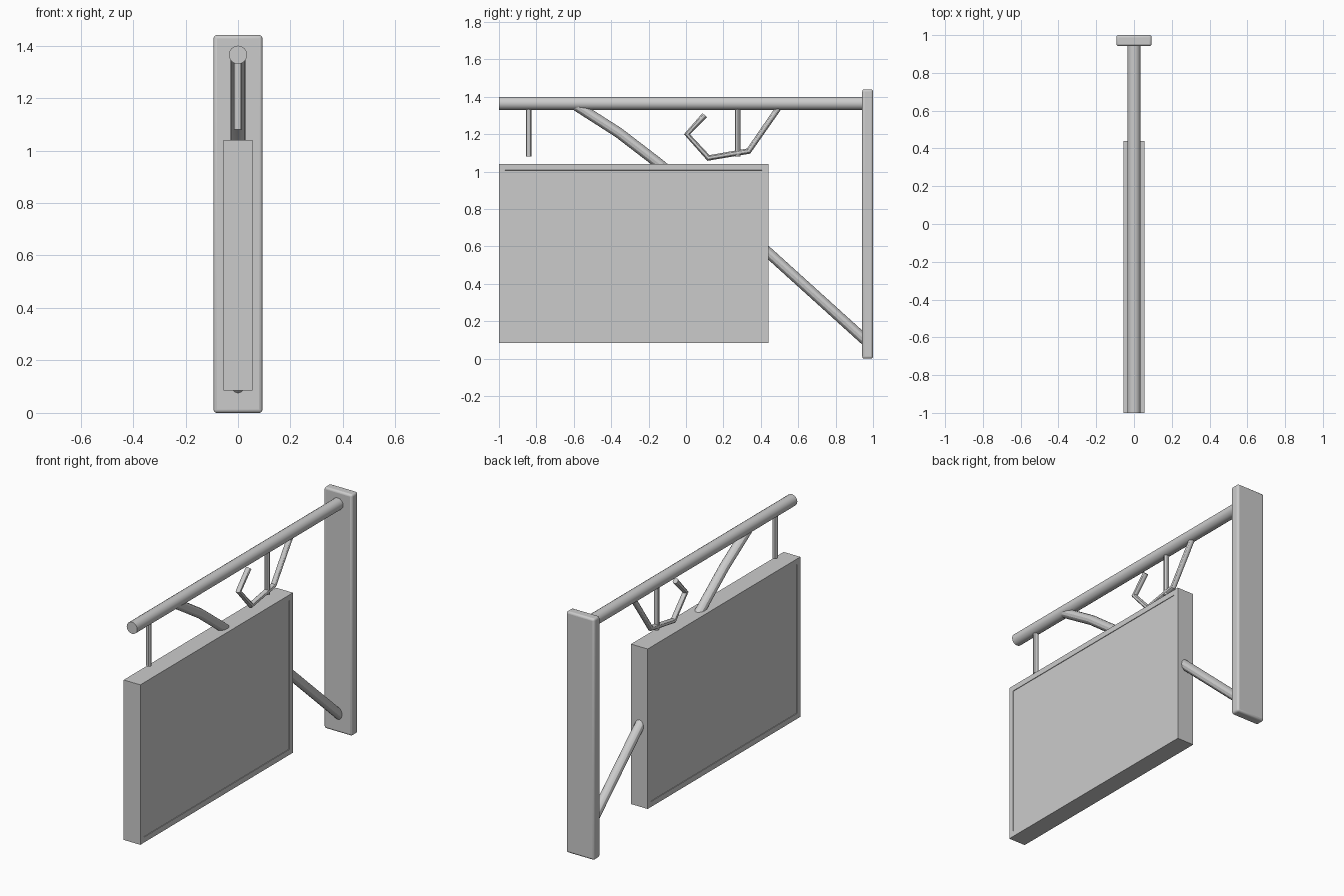
import bpy
import bmesh

if "Cube" in bpy.data.objects:
    bpy.data.objects.remove(bpy.data.objects["Cube"], do_unlink=True)

# Single plain material
grey = bpy.data.materials.new("light_grey")
grey.use_nodes = True
grey.diffuse_color = (0.6, 0.6, 0.6, 1)
grey.node_tree.nodes["Principled BSDF"].inputs["Base Color"].default_value = (0.6, 0.6, 0.6, 1)


def activate(obj):
    bpy.ops.object.select_all(action="DESELECT")
    obj.select_set(True)
    bpy.context.view_layer.objects.active = obj


def box(name, x, y0, y1, z0, z1):
    """Box spanning +-x and the given y and z ranges."""
    mesh = bpy.data.meshes.new(name)
    bm = bmesh.new()
    bmesh.ops.create_cube(bm, size=1)
    for v in bm.verts:
        v.co = (v.co.x * 2 * x,
                (y0 + y1) / 2 + v.co.y * (y1 - y0),
                (z0 + z1) / 2 + v.co.z * (z1 - z0))
    bm.to_mesh(mesh)
    bm.free()
    obj = bpy.data.objects.new(name, mesh)
    bpy.context.collection.objects.link(obj)
    mesh.materials.append(grey)
    return obj


def tube(name, radius, points, resolution=4):
    """Capped round bar through (y, z) points on the centre plane."""
    curve = bpy.data.curves.new(name, "CURVE")
    curve.dimensions = "3D"
    curve.bevel_depth = radius
    curve.bevel_resolution = resolution
    curve.use_fill_caps = True
    spline = curve.splines.new("POLY")
    spline.points.add(len(points) - 1)
    for p, (y, z) in zip(spline.points, points):
        p.co = (0, y, z, 1)
    obj = bpy.data.objects.new(name, curve)
    bpy.context.collection.objects.link(obj)
    curve.materials.append(grey)
    activate(obj)
    bpy.ops.object.convert(target="MESH")
    bpy.ops.object.shade_smooth_by_angle()
    return obj


# Wall plate with softened edges
plate = box("wall_plate", 0.093, 0.942, 1.0, 0, 1.44)
bevel = plate.modifiers.new("soft_edges", "BEVEL")
bevel.width = 0.012
bevel.segments = 3
activate(plate)
bpy.ops.object.shade_smooth_by_angle()

# Sign board with a shallow inset panel on both sides
board = box("sign_board", 0.055, -1.0, 0.44, 0.085, 1.04)
bm = bmesh.new()
bm.from_mesh(board.data)
bm.normal_update()
sides = [f for f in bm.faces if abs(f.normal.x) > 0.9]
bmesh.ops.inset_individual(bm, faces=sides, thickness=0.046)
bmesh.ops.inset_individual(bm, faces=sides, thickness=0.001, depth=-0.003)
bm.to_mesh(board.data)
bm.free()

# Top beam and long brace running through the board to the plate
tube("top_beam", 0.035, [(-1.0, 1.365), (0.96, 1.365)], 6)
tube("long_brace", 0.028, [(-0.59, 1.355), (-0.36, 1.208), (-0.15, 1.047),
                           (0.44, 0.567), (0.97, 0.088)])

# Hanger rods
for name, y in (("front_hanger", -0.84), ("rear_hanger", 0.277)):
    tube(name, 0.015, [(y, 1.08), (y, 1.35)])

# Bent hook under the beam
tube("hook", 0.016, [(0.505, 1.355), (0.335, 1.11), (0.12, 1.073),
                     (0.005, 1.2), (0.1, 1.302)])
